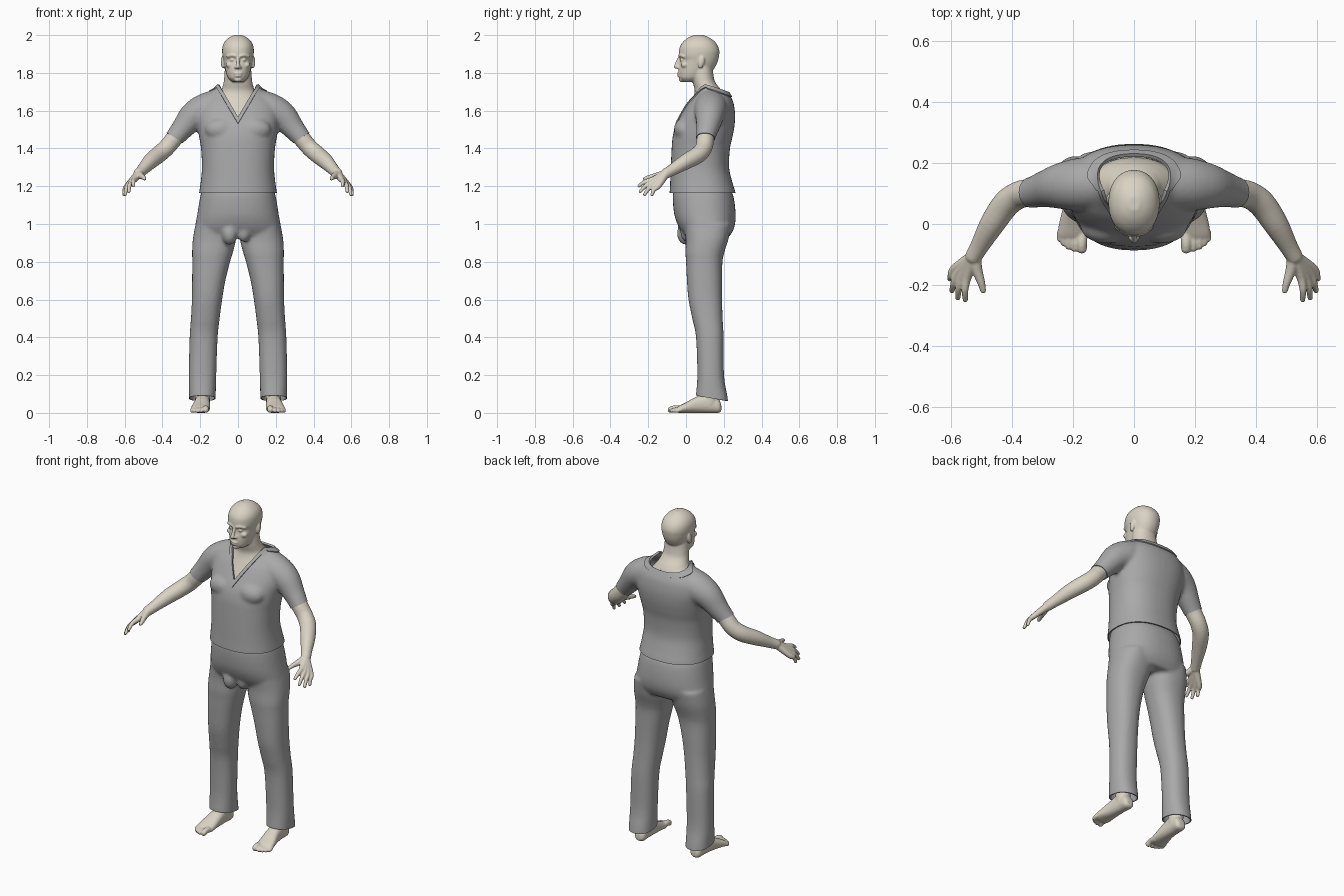
import bpy, bmesh, math
from mathutils import Vector, Matrix

if "Cube" in bpy.data.objects:
    bpy.data.objects.remove(bpy.data.objects["Cube"])


def material(name, rgb):
    m = bpy.data.materials.new(name)
    m.diffuse_color = (*rgb, 1)
    m.use_nodes = True
    m.node_tree.nodes["Principled BSDF"].inputs["Base Color"].default_value = m.diffuse_color
    return m


SKIN = material("pale skin", (0.70, 0.65, 0.55))
CLOTH = material("grey cloth", (0.40, 0.40, 0.405))


def spline(rows, k=4):
    """Catmull-Rom interpolation of rows of numbers."""
    out = []
    for i in range(len(rows) - 1):
        four = (rows[max(i - 1, 0)], rows[i], rows[i + 1], rows[min(i + 2, len(rows) - 1)])
        for j in range(k):
            t = j / k
            out.append([0.5 * (2 * q + (r - p) * t + (2 * p - 5 * q + 4 * r - s) * t * t
                               + (3 * q - p - 3 * r + s) * t ** 3) for p, q, r, s in zip(*four)])
    return out + [list(rows[-1])]


def loft(bm, rings):
    loops = [[bm.verts.new(p) for p in ring] for ring in rings]
    n = len(loops[0])
    for a, b in zip(loops, loops[1:]):
        for i in range(n):
            bm.faces.new((a[i], a[(i + 1) % n], b[(i + 1) % n], b[i]))
    bm.faces.new(loops[0][::-1])
    bm.faces.new(loops[-1])


def slab(bm, rows, upright=True, p=2.3, n=40):
    """Rows: position on axis, x centre, half width, low and high of the other axis."""
    rings = []
    for d, xc, hw, lo, hi in spline(rows):
        ring = []
        for i in range(n):
            c, s = math.cos(math.tau * i / n), math.sin(math.tau * i / n)
            a = xc + hw * math.copysign(abs(c) ** (2 / p), c)
            b = (lo + hi) / 2 + (hi - lo) / 2 * math.copysign(abs(s) ** (2 / p), s)
            ring.append((a, b, d) if upright else (a, d, b))
        rings.append(ring)
    loft(bm, rings)


def ball(bm, c, r, tilt=0.0):
    m = Matrix.Translation(c) @ Matrix.Rotation(tilt, 4, 'X') @ Matrix.Diagonal((*r, 1))
    bmesh.ops.create_uvsphere(bm, u_segments=24, v_segments=14, radius=1, matrix=m)


def limb(bm, rows, n=24):
    """Round tube through rows of x, y, z, radius, with ball ends."""
    pts = spline(rows)
    pos = [Vector(q[:3]) for q in pts]
    way = (pos[-1] - pos[0]).normalized()
    ref = Vector((0, 1, 0)) if abs(way.y) < 0.7 else Vector((1, 0, 0))
    rings = []
    for i, q in enumerate(pts):
        t = (pos[min(i + 1, len(pos) - 1)] - pos[max(i - 1, 0)]).normalized()
        u = t.cross(ref).normalized()
        v = t.cross(u)
        rings.append([pos[i] + q[3] * (u * math.cos(math.tau * j / n) + v * math.sin(math.tau * j / n))
                      for j in range(n)])
    loft(bm, rings)
    for q in (rows[0], rows[-1]):
        ball(bm, q[:3], (q[3],) * 3)


def add_object(name, bm, mat):
    me = bpy.data.meshes.new(name)
    bmesh.ops.recalc_face_normals(bm, faces=bm.faces[:])
    bm.to_mesh(me)
    bm.free()
    ob = bpy.data.objects.new(name, me)
    bpy.context.collection.objects.link(ob)
    me.materials.append(mat)
    return ob


def bake(ob, mat):
    """Apply the modifiers and shade smooth."""
    bpy.context.view_layer.update()
    dg = bpy.context.evaluated_depsgraph_get()
    me = bpy.data.meshes.new_from_object(ob.evaluated_get(dg))
    ob.modifiers.clear()
    ob.data = me
    me.materials.clear()
    me.materials.append(mat)
    me.shade_smooth()
    me.set_sharp_from_angle(angle=math.radians(55))
    return ob


def fuse(name, bm, mat, voxel, smooth):
    """Blend overlapping solids into one smooth skin."""
    ob = add_object(name, bm, mat)
    r = ob.modifiers.new("blend", 'REMESH')
    r.mode = 'VOXEL'
    r.voxel_size = voxel
    s = ob.modifiers.new("soften", 'SMOOTH')
    s.factor, s.iterations = 0.5, smooth
    return bake(ob, mat)


def thicken(ob, t, offset):
    s = ob.modifiers.new("thickness", 'SOLIDIFY')
    s.thickness, s.offset = t, offset
    return bake(ob, CLOTH)


def cut(bm, co, no, keep, clear=False):
    faces = [f for f in bm.faces if keep(f.calc_center_median())]
    geom = faces + list({e for f in faces for e in f.edges}) + list({v for f in faces for v in f.verts})
    bmesh.ops.bisect_plane(bm, geom=geom, dist=1e-5, plane_co=co, plane_no=no, clear_outer=clear)


# Shirt: torso, chest and sleeves
bm = bmesh.new()
slab(bm, [(z, 0, w, f, b) for z, w, f, b in (
    (1.10, .213, -.088, .264), (1.16, .207, -.087, .263), (1.22, .198, -.084, .246),
    (1.30, .191, -.081, .228), (1.40, .196, -.076, .233), (1.46, .206, -.071, .246),
    (1.52, .215, -.056, .257), (1.58, .22, -.026, .26), (1.64, .205, .01, .252),
    (1.68, .17, .043, .234), (1.71, .13, .057, .216), (1.74, .103, .058, .19), (1.78, .09, .05, .17))])
for s in (1, -1):
    limb(bm, [(s * .08, .135, 1.64, .082), (s * .17, .13, 1.605, .088), (s * .235, .125, 1.572, .077),
              (s * .29, .115, 1.51, .061), (s * .336, .103, 1.455, .051), (s * .375, .097, 1.405, .05)])
    ball(bm, (s * .09, -.012, 1.5), (.085, .052, .06))
shirt = fuse("shirt", bm, CLOTH, 0.01, 5)


# Shirt openings: hem, cuffs and V neck with a collar band
BAND = 0.018


def level(p):
    if p.y < .11:
        return (p.z - 1.7 * abs(p.x) - 1.565) / 1.972
    return (p.z - 1.735 + .35 * (p.y - .11)) / 1.06


bm = bmesh.new()
bm.from_mesh(shirt.data)
cut(bm, (0, 0, 1.165), (0, 0, -1), lambda p: True, True)
for s in (1, -1):
    cut(bm, (s * .336, .103, 1.455), (s * .54, -.05, -.84), lambda p: p.x * s > .265, True)
cut(bm, (0, .11, 0), (0, 1, 0), lambda p: p.z > 1.5)
cut(bm, (0, 0, 0), (1, 0, 0), lambda p: p.z > 1.5)
for off in (0, BAND):
    for s in (1, -1):
        cut(bm, (0, 0, 1.565 - off * 1.972), (-1.7 * s, 0, 1), lambda p: p.x * s > 0 and p.y < .11)
    cut(bm, (0, .11, 1.735 - off * 1.06), (0, .35, 1), lambda p: p.y > .11)
band = bm.copy()
bmesh.ops.delete(bm, geom=[f for f in bm.faces if level(f.calc_center_median()) > 0], context='FACES')
bmesh.ops.delete(band, geom=[f for f in band.faces if not -BAND < level(f.calc_center_median()) < 0],
                 context='FACES')
bm.to_mesh(shirt.data)
bm.free()
thicken(shirt, 0.006, -1)
collar = add_object("collar", band, CLOTH)
thicken(collar, 0.006, 1)

# Trousers: hips, legs and front fold
bm = bmesh.new()
slab(bm, [(z, 0, w, f, b) for z, w, f, b in (
    (1.21, .18, -.058, .215), (1.15, .199, -.07, .25), (1.05, .216, -.062, .263),
    (.98, .228, -.036, .255), (.93, .228, .0, .228))])
for s in (1, -1):
    slab(bm, [(z, s * x, w, f, b) for z, x, w, f, b in (
        (1.0, .12, .105, -.01, .24), (.92, .125, .114, -.002, .225), (.85, .135, .108, -.003, .203),
        (.8, .142, .1, 0, .193), (.7, .155, .088, .005, .191), (.6, .164, .08, .013, .191),
        (.5, .173, .076, .033, .194), (.4, .182, .074, .053, .199), (.2, .188, .073, .06, .201),
        (.09, .189, .071, .052, .219), (.03, .189, .071, .048, .226))])
ball(bm, (-.045, -.002, .95), (.042, .046, .06))
ball(bm, (.03, .005, .955), (.035, .035, .05))
trousers = fuse("trousers", bm, CLOTH, 0.01, 4)
bm = bmesh.new()
bm.from_mesh(trousers.data)
cut(bm, (0, .05, .092), (0, -.17, -1), lambda p: True, True)
bm.to_mesh(trousers.data)
bm.free()
thicken(trousers, 0.006, -1)

# Head, neck and upper chest
bm = bmesh.new()
slab(bm, [(z, 0, w, f, b) for z, w, f, b in (
    (1.47, .15, -.04, .2), (1.52, .16, -.036, .22), (1.58, .155, -.008, .22), (1.64, .14, .024, .215),
    (1.68, .11, .042, .203), (1.71, .088, .046, .186), (1.75, .076, .036, .155),
    (1.79, .072, .03, .145), (1.84, .068, .03, .14))], p=2.1)
slab(bm, [(z, 0, w, f, b) for z, w, f, b in (
    (1.752, .03, -.015, .05), (1.77, .05, -.034, .09), (1.79, .06, -.039, .12), (1.82, .068, -.039, .147),
    (1.85, .074, -.034, .164), (1.87, .078, -.030, .171), (1.89, .082, -.037, .175),
    (1.915, .084, -.037, .177), (1.942, .081, -.031, .169), (1.967, .069, -.013, .151),
    (1.988, .046, .014, .122), (2.001, .018, .045, .09))], p=2.15)
limb(bm, [(0, -.034, 1.878, .009), (0, -.046, 1.855, .009), (0, -.052, 1.833, .012)])
ball(bm, (0, -.036, 1.797), (.024, .011, .006))
ball(bm, (0, -.035, 1.784), (.02, .011, .007))
ball(bm, (0, -.022, 1.765), (.022, .016, .014))
for s in (1, -1):
    ball(bm, (s * .011, -.042, 1.829), (.009, .01, .008))
    limb(bm, [(s * .012, -.034, 1.889, .008), (s * .032, -.029, 1.893, .008), (s * .055, -.012, 1.887, .008)])
    ball(bm, (s * .03, -.02, 1.868), (.013, .012, .009))
    ball(bm, (s * .045, -.006, 1.842), (.02, .02, .016))
    ball(bm, (s * .08, .081, 1.858), (.011, .017, .034), -.2)
fuse("head_and_neck", bm, SKIN, 0.0045, 3)

# Arms with hands
FINGERS = (((.548, -.175, 1.235), (.553, -.248, 1.202)), ((.563, -.172, 1.222), (.578, -.242, 1.172)),
           ((.577, -.162, 1.21), (.597, -.219, 1.156)), ((.588, -.147, 1.2), (.604, -.18, 1.155)))
for s, side in ((1, "left"), (-1, "right")):
    bm = bmesh.new()
    limb(bm, [(s * .29, .113, 1.51, .045), (s * .336, .103, 1.455, .046), (s * .378, .095, 1.405, .045),
              (s * .42, .065, 1.368, .045), (s * .465, .0, 1.33, .041), (s * .505, -.07, 1.288, .031),
              (s * .525, -.105, 1.268, .028)])
    for k, t in FINGERS:
        mid = [(a + b) / 2 + d for a, b, d in zip(k, t, (.004, -.005, .006))]
        limb(bm, [(s * .527, -.108, 1.265, .022), (s * k[0], k[1], k[2], .0155),
                  (s * mid[0], mid[1], mid[2], .0115), (s * t[0], t[1], t[2], .009)], 16)
    limb(bm, [(s * .523, -.11, 1.266, .022), (s * .515, -.15, 1.256, .018),
              (s * .501, -.193, 1.247, .013), (s * .495, -.218, 1.24, .01)], 16)
    fuse(side + "_arm", bm, SKIN, 0.004, 3)

# Feet with toes and ankles
TOES = ((.167, .171, -.08, .017), (.19, .195, -.08, .012), (.208, .214, -.073, .0115),
        (.223, .23, -.062, .011), (.235, .242, -.048, .011))
for s, side in ((1, "left"), (-1, "right")):
    bm = bmesh.new()
    limb(bm, [(s * .188, .128, .24, .05), (s * .188, .13, .1, .042), (s * .187, .13, .055, .04)])
    slab(bm, [(y, s * x, w, lo, hi) for y, x, w, lo, hi in (
        (.187, .185, .018, .012, .04), (.172, .185, .034, 0, .075), (.12, .187, .038, 0, .105),
        (.06, .19, .042, 0, .088), (0, .197, .049, 0, .056), (-.035, .2, .05, 0, .038),
        (-.05, .2, .042, .004, .028))], upright=False)
    for x0, x1, y, r in TOES:
        limb(bm, [(s * x0, -.02, .02, r), (s * x1, y + .02, r + .006, r), (s * x1, y, r, r)], 16)
    fuse(side + "_foot", bm, SKIN, 0.0045, 2)
